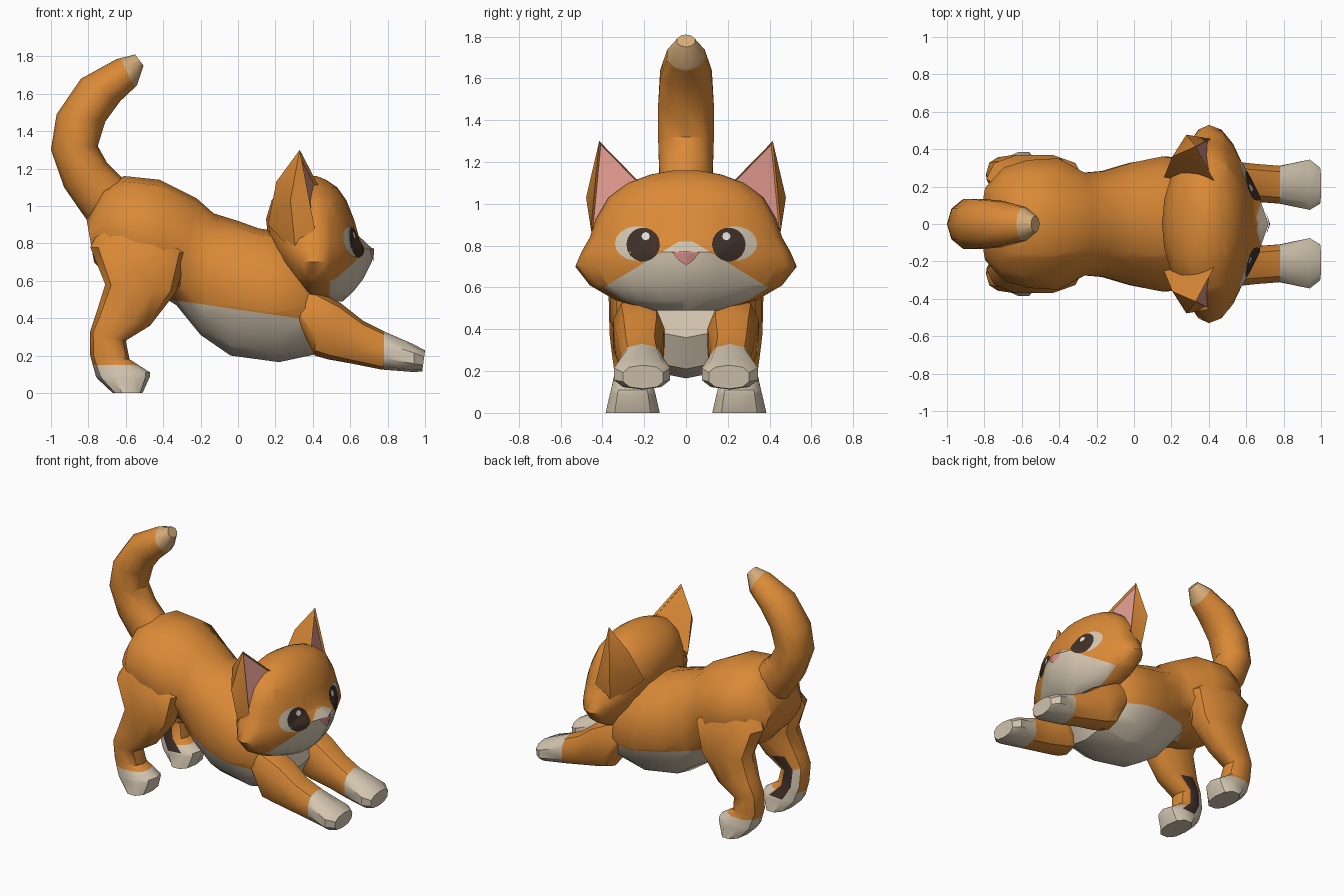
import bpy, bmesh, math
from mathutils import Vector
from mathutils.bvhtree import BVHTree

if "Cube" in bpy.data.objects:
    bpy.data.objects.remove(bpy.data.objects["Cube"])


def mat(name, r, g, b):
    m = bpy.data.materials.new(name)
    m.diffuse_color = (r, g, b, 1)
    m.use_nodes = True
    m.node_tree.nodes["Principled BSDF"].inputs["Base Color"].default_value = m.diffuse_color
    return m


ORANGE = mat("orange fur", 0.71, 0.255, 0.038)
CREAM = mat("cream fur", 0.66, 0.57, 0.44)
TAN = mat("tan tail tip", 0.66, 0.41, 0.19)
PINK = mat("ear pink", 0.72, 0.31, 0.26)
NOSE = mat("nose pink", 0.64, 0.25, 0.23)
DARK = mat("dark brown", 0.05, 0.029, 0.021)
WHITE = mat("eye highlight", 0.85, 0.83, 0.79)


def finish(name, bm, mats, rule=None, cuts=(), angle=40):
    """Cut along colour borders, colour faces by rule, make a smooth-shaded object."""
    for co, no in cuts:
        bmesh.ops.bisect_plane(bm, geom=bm.verts[:] + bm.edges[:] + bm.faces[:],
                               plane_co=co, plane_no=no, dist=1e-5)
    bmesh.ops.recalc_face_normals(bm, faces=bm.faces[:])
    bm.normal_update()
    for f in bm.faces:
        f.smooth = True
        if rule:
            f.material_index = rule(f.calc_center_median(), f.normal)
    me = bpy.data.meshes.new(name)
    bm.to_mesh(me)
    bm.free()
    me.set_sharp_from_angle(angle=math.radians(angle))
    for m in mats:
        me.materials.append(m)
    ob = bpy.data.objects.new(name, me)
    bpy.context.collection.objects.link(ob)
    return ob


def skin(rings):
    """Skin a list of point rings and close both ends."""
    bm = bmesh.new()
    vs = [[bm.verts.new(p) for p in r] for r in rings]
    n = len(vs[0])
    for a, b in zip(vs, vs[1:]):
        for i in range(n):
            j = (i + 1) % n
            bm.faces.new((a[i], a[j], b[j], b[i]))
    bm.faces.new(vs[0])
    bm.faces.new(vs[-1])
    return bm


def limb(rings, n=10, side=1, power=1.0):
    """Rings given as side-view edge points (x1, z1, x2, z2), y centre, half width.
    A power below 1 makes the section boxier."""
    out = []
    for x1, z1, x2, z2, yc, w in rings:
        r = []
        for i in range(n):
            t = 2 * math.pi * i / n
            c, s = [math.copysign(abs(v) ** power, v) for v in (math.cos(t), math.sin(t))]
            r.append(((x1 + x2) / 2 + c * (x1 - x2) / 2, side * (yc + w * s),
                      (z1 + z2) / 2 + c * (z1 - z2) / 2))
        out.append(r)
    return skin(out)


# Body with cream belly and bib
body = limb([
    (-0.81, 0.93, -0.77, 0.70, 0, 0.20), (-0.72, 1.10, -0.66, 0.58, 0, 0.31),
    (-0.61, 1.16, -0.50, 0.52, 0, 0.35), (-0.42, 1.14, -0.38, 0.50, 0, 0.36),
    (-0.22, 1.04, -0.33, 0.47, 0, 0.28), (-0.13, 0.96, -0.20, 0.31, 0, 0.29),
    (0.00, 0.92, -0.04, 0.20, 0, 0.335), (0.11, 0.88, 0.22, 0.165, 0, 0.37),
    (0.25, 0.86, 0.43, 0.21, 0, 0.34), (0.40, 0.78, 0.51, 0.36, 0, 0.23)], 14, 1, 0.95)


def body_rule(c, n):
    belly = c.z + 0.145 * c.x < 0.446 and -0.4 < c.x < 0.45
    bib = c.x > 0.3 and n.x > 0.3 and abs(c.y) < 0.18
    return int(belly or bib)


finish("body", body, [ORANGE, CREAM], body_rule,
       [((0, 0, 0.446), (0.145, 0, 1)), ((0, 0.18, 0), (0, 1, 0)), ((0, -0.18, 0), (0, 1, 0))])

# Tail with tan tip
tail = limb([
    (-0.79, 0.90, -0.56, 1.10, 0, 0.12), (-0.84, 0.97, -0.63, 1.16, 0, 0.13),
    (-0.93, 1.10, -0.70, 1.23, 0, 0.135),
    (-1.00, 1.30, -0.75, 1.32, 0, 0.14), (-0.97, 1.49, -0.71, 1.45, 0, 0.14),
    (-0.84, 1.68, -0.63, 1.56, 0, 0.13), (-0.65, 1.785, -0.54, 1.645, 0, 0.095),
    (-0.55, 1.81, -0.505, 1.75, 0, 0.045)])
finish("tail", tail, [ORANGE, TAN], lambda c, n: int(c.x + 0.5 * c.z > 0.266),
       [((-0.63, 0, 1.79), (1, 0, 0.5))])

# Legs, both sides
hind = [
    (-0.70, 0.95, -0.45, 0.95, 0.19, 0.06), (-0.79, 0.78, -0.27, 0.75, 0.24, 0.135),
    (-0.71, 0.58, -0.33, 0.54, 0.255, 0.12), (-0.76, 0.42, -0.47, 0.36, 0.27, 0.10),
    (-0.79, 0.33, -0.60, 0.28, 0.27, 0.09), (-0.79, 0.20, -0.58, 0.18, 0.255, 0.09),
    (-0.76, 0.09, -0.47, 0.11, 0.255, 0.11), (-0.75, 0.075, -0.47, 0.09, 0.255, 0.115),
    (-0.67, 0.0, -0.51, 0.0, 0.255, 0.135)]
fore = [
    (0.27, 0.56, 0.33, 0.36, 0.23, 0.08), (0.42, 0.55, 0.41, 0.20, 0.225, 0.13),
    (0.55, 0.48, 0.48, 0.18, 0.22, 0.12), (0.67, 0.385, 0.62, 0.155, 0.22, 0.105),
    (0.79, 0.325, 0.77, 0.125, 0.21, 0.105), (0.94, 0.26, 0.94, 0.112, 0.21, 0.14),
    (1.00, 0.228, 0.985, 0.115, 0.205, 0.10)]
for s, tag in ((-1, "right"), (1, "left")):
    def hind_rule(c, n, s=s):
        inner = n.y * s
        if 0.1 < c.z < 0.36 and inner < -0.9:
            return 2  # dark inner shin
        if c.z < 0.15 or (c.z < 0.36 and inner < -0.4 and n.x < 0):
            return 1  # paw and cream streak behind the shin
        return 0
    finish("hind_leg_" + tag, limb(hind, 10, s, 0.85), [ORANGE, CREAM, DARK], hind_rule,
           [((0, 0, 0.15), (0, 0, 1))])
    finish("front_leg_" + tag, limb(fore, 10, s, 0.8), [ORANGE, CREAM],
           lambda c, n: int(c.x > 0.78), [((0.78, 0, 0), (1, 0, 0))])

# Head: horizontal rings (z, front x, back x, half width, muzzle bulge)
head_rings = []
for z, xf, xb, w, bump in (
        (0.49, 0.56, 0.40, 0.18, 0.0), (0.54, 0.595, 0.34, 0.34, 0.02),
        (0.61, 0.61, 0.28, 0.46, 0.06), (0.70, 0.62, 0.22, 0.53, 0.095),
        (0.77, 0.63, 0.18, 0.50, 0.09), (0.84, 0.635, 0.16, 0.46, 0.01),
        (0.93, 0.62, 0.15, 0.43, 0.0), (1.03, 0.58, 0.18, 0.37, 0.0),
        (1.10, 0.53, 0.24, 0.28, 0.0), (1.14, 0.47, 0.31, 0.17, 0.0),
        (1.16, 0.42, 0.36, 0.06, 0.0)):
    ring = []
    for i in range(20):
        t = 2 * math.pi * i / 20
        c, y = math.cos(t), w * math.sin(t)
        xc = min(0.40, xf - 0.04) if z < 1.1 else (xf + xb) / 2
        xc = max(xc, xb + 0.02)
        x = xc + c * ((xf - xc) if c > 0 else (xc - xb))
        if c > 0:
            x += bump * math.exp(-(y / 0.19) ** 2)
        ring.append((x, y, z))
    head_rings.append(ring)
head = skin(head_rings)
head_tree = BVHTree.FromBMesh(head)


def head_rule(c, n):
    return int(c.x > 0.49 and c.z < min(0.82, 0.84 - 0.61 * abs(c.y)))


finish("head", head, [ORANGE, CREAM], head_rule,
       [((0, 0, 0.84), (0, 0.61, 1)), ((0, 0, 0.84), (0, -0.61, 1)),
        ((0, 0, 0.82), (0, 0, 1)), ((0.49, 0, 0), (1, 0, 0))])


# Painted face details: thin plates laid onto the head
def plate(name, outline, lift, material):
    cy = sum(p[0] for p in outline) / len(outline)
    cz = sum(p[1] for p in outline) / len(outline)
    bm = bmesh.new()

    def drop(y, z):
        hit = head_tree.ray_cast(Vector((2, y, z)), Vector((-1, 0, 0)))[0]
        return bm.verts.new((hit.x + lift, y, z))
    mid = drop(cy, cz)
    prev, n = None, len(outline)
    for k in range(1, 6):
        cur = [drop(cy + (y - cy) * k / 5, cz + (z - cz) * k / 5) for y, z in outline]
        for i in range(n):
            j = (i + 1) % n
            bm.faces.new((prev[i], cur[i], cur[j], prev[j]) if prev else (mid, cur[i], cur[j]))
        prev = cur
    ob = finish(name, bm, [material])
    if ob.data.polygons[0].normal.x < 0:
        ob.data.flip_normals()


def oval(y, z, ry, rz, n=18):
    return [(y + ry * math.cos(2 * math.pi * i / n), z + rz * math.sin(2 * math.pi * i / n))
            for i in range(n)]


for s, tag in ((-1, "right"), (1, "left")):
    plate("eye_white_" + tag, oval(s * 0.235, 0.81, 0.105, 0.082), 0.004, CREAM)
    plate("eye_iris_" + tag, oval(s * 0.205, 0.805, 0.08, 0.081), 0.007, DARK)
    plate("eye_glint_" + tag, oval(s * 0.193, 0.845, 0.02, 0.02, 8), 0.0095, WHITE)
plate("nose", [(-0.065, 0.767), (0, 0.775), (0.065, 0.767), (0.035, 0.73), (0, 0.705),
               (-0.035, 0.73)], 0.008, NOSE)

# Ears: folded cones running down into the head, with a sunken pink front
for s, tag in ((-1, "right"), (1, "left")):
    bm = bmesh.new()
    T, I, O, B, K, R, M = [bm.verts.new((x, s * y, z)) for x, y, z in (
        (0.33, 0.415, 1.30), (0.45, 0.19, 1.07), (0.41, 0.455, 0.88),
        (0.28, 0.478, 1.03), (0.31, 0.43, 0.74), (0.16, 0.25, 0.90), (0.205, 0.36, 1.13))]
    front = bm.faces.new((T, I, O))
    for f in ((T, O, B), (O, K, B), (B, K, R), (T, B, M), (M, B, R), (T, M, I), (M, R, I),
              (I, R, K, O)):
        bm.faces.new(f)
    bmesh.ops.recalc_face_normals(bm, faces=bm.faces[:])
    bmesh.ops.inset_region(bm, faces=[front], thickness=0.012, depth=-0.015)
    front.material_index = 1
    finish("ear_" + tag, bm, [ORANGE, PINK], angle=50)
